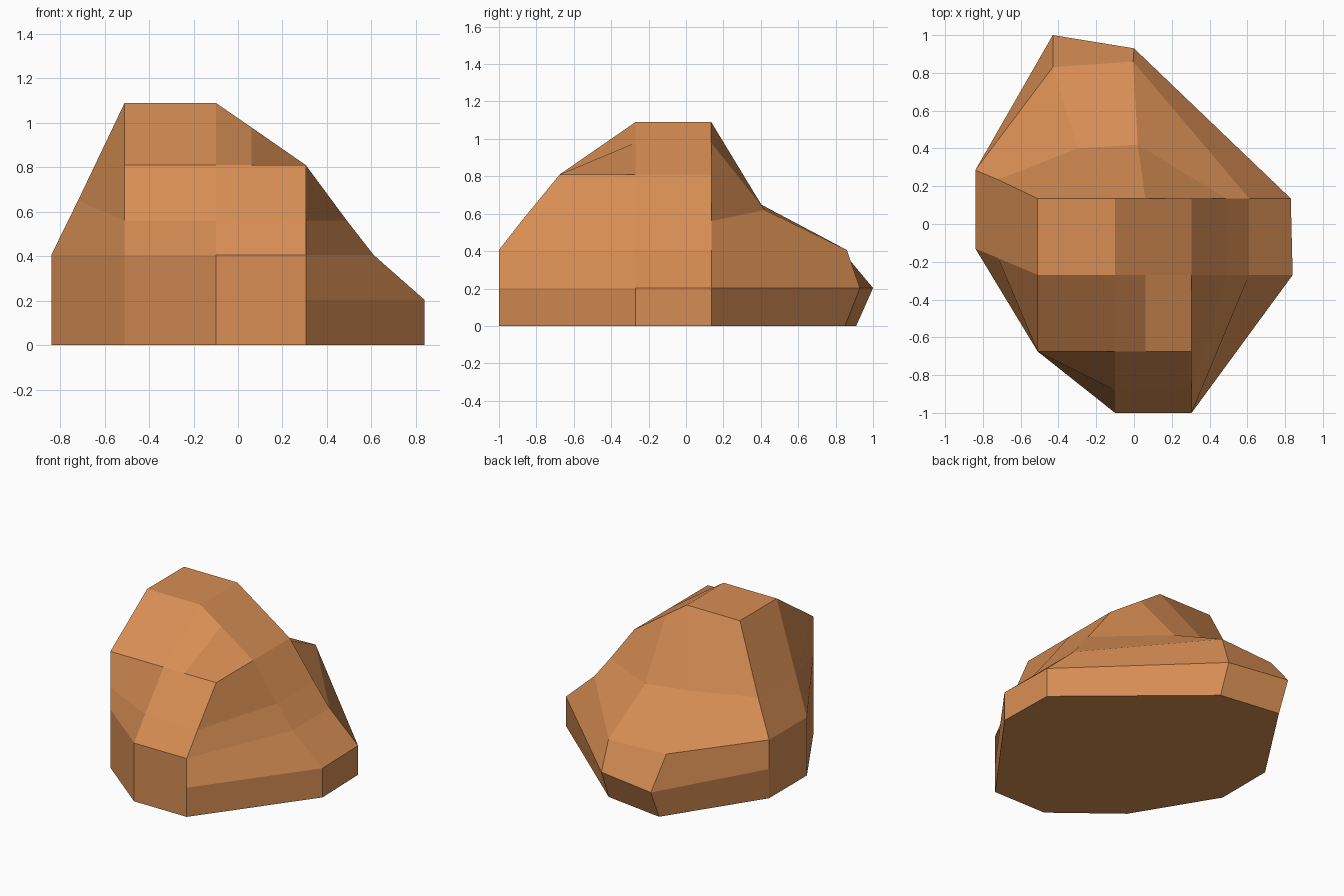
import bpy, bmesh

if "Cube" in bpy.data.objects:
    bpy.data.objects.remove(bpy.data.objects["Cube"])

# Footprint of the boulder, counter-clockwise from the front edge
FOOT = [(-.10, -1), (.305, -1), (.84, -.27), (.83, .135), (0, .85),
        (-.43, .91), (-.84, .285), (-.84, -.13), (-.51, -.675)]


def ring(z, moved={}):
    """Footprint outline at a height, with some corners moved."""
    return [(*moved.get(i, p), z) for i, p in enumerate(FOOT)]


# Stepped cap: a small grid with a plateau, a right slope and a front slope
XS = (-.51, -.10, .06, .305)
YS = (-.675, -.27, .135)
CREST = (1.09, 1.09, .98, .81)


def cap(i, j):
    return (XS[i], YS[j], CREST[i] if j else .81)


# Waist where the sides break towards the cap
waist = [(-.10, -.88, .56), (.305, -.88, .56), (.49, -.27, .56),
         (.49, .135, .56), (.02, .42, .62), (-.30, .40, .65),
         (-.72, .235, .65), (-.72, -.18, .65), (-.51, -.675, .56)]

# Cap rim, matched corner by corner to the footprint
rim = [cap(*c) for c in ((1, 0), (3, 0), (3, 1), (3, 2), (2, 2),
                         (1, 2), (0, 2), (0, 1), (0, 0))]

rings = [ring(0),
         ring(.203, {4: (0, .93), 5: (-.43, 1)}),
         ring(.406, {2: (.61, -.27), 3: (.61, .135),
                     4: (-.005, .86), 5: (-.43, .83)}),
         waist, rim]

bm = bmesh.new()
layers = [[bm.verts.new(p) for p in r] for r in rings]
bm.faces.new(layers[0][::-1])

# Sides
n = len(FOOT)
for low, high in zip(layers, layers[1:]):
    for i in range(n):
        k = (i + 1) % n
        bm.faces.new((low[i], low[k], high[k], high[i]))

# Cap
grid = [[bm.verts.new(cap(i, j)) for j in range(3)] for i in range(4)]
for i in range(3):
    for j in range(2):
        bm.faces.new((grid[i][j], grid[i + 1][j], grid[i + 1][j + 1], grid[i][j + 1]))
bmesh.ops.remove_doubles(bm, verts=bm.verts, dist=.001)

# Close the thin seam along the front rim, if any edge is left open there
open_edges = [e for e in bm.edges if e.is_boundary]
if open_edges:
    bmesh.ops.holes_fill(bm, edges=open_edges, sides=0)
bmesh.ops.recalc_face_normals(bm, faces=bm.faces)

mesh = bpy.data.meshes.new("boulder")
bm.to_mesh(mesh)
bm.free()
rock = bpy.data.objects.new("boulder", mesh)
bpy.context.collection.objects.link(rock)

stone = bpy.data.materials.new("orange sandstone")
stone.diffuse_color = (.68, .27, .088, 1)
stone.use_nodes = True
stone.node_tree.nodes["Principled BSDF"].inputs["Base Color"].default_value = stone.diffuse_color
mesh.materials.append(stone)
